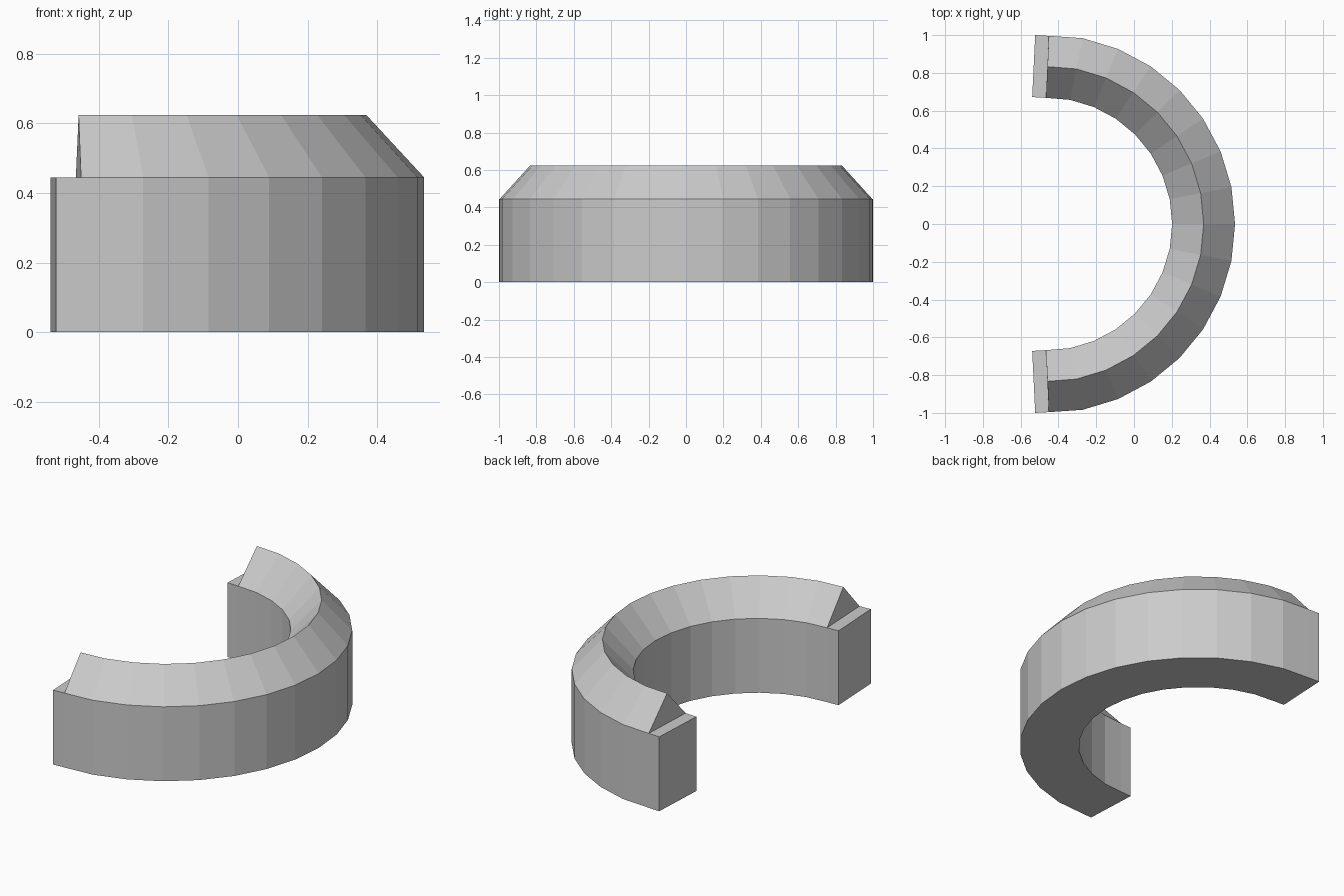
import bpy, bmesh
from math import sin, cos, radians

if "Cube" in bpy.data.objects:
    bpy.data.objects.remove(bpy.data.objects["Cube"])

CX = -0.468                      # arc centre
R_IN, R_RIDGE, R_OUT = 0.67, 0.837, 1.003
Z_EAVE, Z_RIDGE = 0.445, 0.624
STEP = radians(11.25)            # 32 sides per full circle


def arc_station(k):
    a = k * STEP
    return [(CX + r * cos(a), r * sin(a)) for r in (R_IN, R_RIDGE, R_OUT)]


def mirrored(station):
    return [(x, -y) for x, y in station]


# Plan stations along the half ring: (inner, ridge, outer)
roof_end = [(-0.466, 0.668), (-0.458, 0.833), (-0.451, 0.996)]
wall_end = [(-0.539, 0.672), (-0.531, 0.836), (-0.523, 1.0)]
stations = ([mirrored(wall_end), mirrored(roof_end)]
            + [arc_station(k) for k in range(-7, 8)]
            + [roof_end, wall_end])

bm = bmesh.new()
rows = []
for i, (inner, ridge, outer) in enumerate(stations):
    row = [bm.verts.new((*inner, 0)), bm.verts.new((*outer, 0)),
           bm.verts.new((*outer, Z_EAVE)), bm.verts.new((*inner, Z_EAVE))]
    if 0 < i < len(stations) - 1:
        row.append(bm.verts.new((*ridge, Z_RIDGE)))
    rows.append(row)

for a, b in zip(rows, rows[1:]):
    # Underside, outer wall, inner wall
    for p, q in ((0, 1), (1, 2), (3, 0)):
        bm.faces.new((a[p], a[q], b[q], b[p]))
    if len(a) == 5 and len(b) == 5:
        # Gabled top
        for p, q in ((2, 4), (4, 3)):
            bm.faces.new((a[p], a[q], b[q], b[p]))
    else:
        # Flat ledge beyond the gable
        bm.faces.new((a[2], a[3], b[3], b[2]))

# End walls and gable ends
for row in (rows[0], rows[-1]):
    bm.faces.new(row)
for row in (rows[1], rows[-2]):
    bm.faces.new((row[2], row[3], row[4]))

bmesh.ops.recalc_face_normals(bm, faces=bm.faces)
mesh = bpy.data.meshes.new("curved_gabled_wall")
bm.to_mesh(mesh)
bm.free()
wall = bpy.data.objects.new("curved_gabled_wall", mesh)
bpy.context.collection.objects.link(wall)
